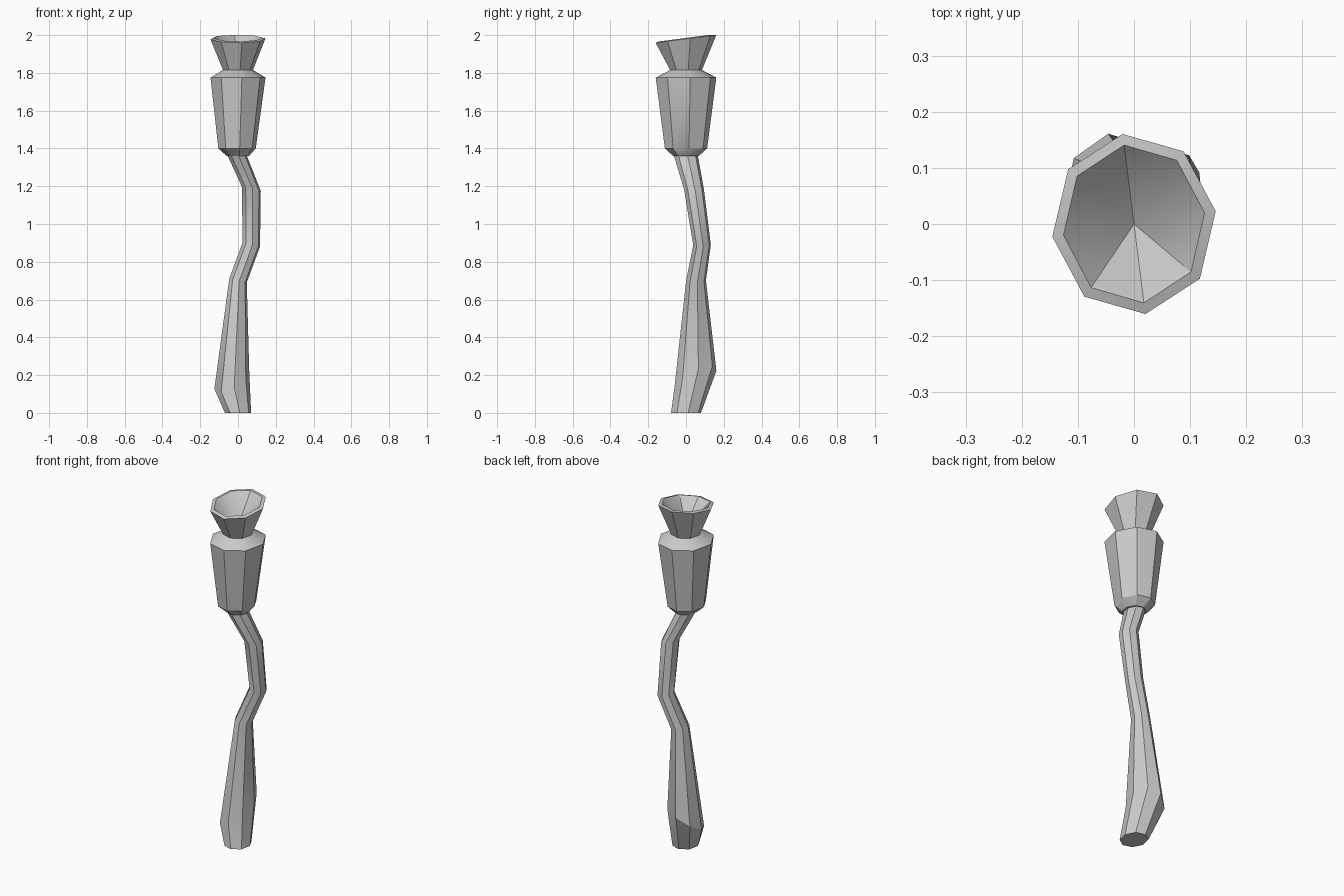
import bpy, bmesh
from math import cos, sin, radians

if "Cube" in bpy.data.objects:
    bpy.data.objects.remove(bpy.data.objects["Cube"])

SIDES = 8
START = radians(8)


def ring(cx, cy, z, rx, ry, tx=0.0, ty=0.0):
    """Eight-sided ring; tx / ty tilt it along x and y."""
    pts = []
    for i in range(SIDES):
        a = START + i * radians(45)
        dx, dy = rx * cos(a), ry * sin(a)
        pts.append((cx + dx, cy + dy, z + tx * dx + ty * dy))
    return pts


def loft(name, rings, apex=None):
    bm = bmesh.new()
    loops = [[bm.verts.new(p) for p in r] for r in rings]
    for a, b in zip(loops, loops[1:]):
        for i in range(SIDES):
            j = (i + 1) % SIDES
            bm.faces.new((a[i], a[j], b[j], b[i]))
    bm.faces.new(loops[0][::-1])
    if apex:
        tip = bm.verts.new(apex)
        for i in range(SIDES):
            bm.faces.new((loops[-1][i], loops[-1][(i + 1) % SIDES], tip))
    else:
        bm.faces.new(loops[-1])
    bmesh.ops.recalc_face_normals(bm, faces=bm.faces)
    me = bpy.data.meshes.new(name)
    bm.to_mesh(me)
    bm.free()
    ob = bpy.data.objects.new(name, me)
    bpy.context.collection.objects.link(ob)
    bpy.ops.object.select_all(action='DESELECT')
    ob.select_set(True)
    bpy.context.view_layer.objects.active = ob
    bpy.ops.object.shade_smooth_by_angle(angle=radians(32))
    return ob


# Crooked handle with a swollen foot
loft("handle", [
    ring(0.0, 0.0, 0.0, 0.07, 0.08),
    ring(-0.033, 0.05, 0.18, 0.093, 0.112, 0.5, 0.45),
    ring(0.0, 0.053, 0.70, 0.047, 0.053, -0.2, 0.0),
    ring(0.07, 0.085, 0.89, 0.047, 0.047, -0.2, 0.0),
    ring(0.071, 0.042, 1.185, 0.05, 0.053, -0.2, 0.0),
    ring(-0.012, -0.005, 1.38, 0.052, 0.065),
])

# Tapered head, pinched neck and hollow flared cup
rim = ring(0, 0, 1.98, 0.147, 0.162, 0.0, 0.13)
lip = ring(0, 0, 1.985, 0.127, 0.142, 0.0, 0.13)
rim = [(x, y, min(z, 2.0)) for x, y, z in rim]
lip = [(x, y, min(z, 2.0)) for x, y, z in lip]
loft("head", [
    ring(0.0, 0.0, 1.36, 0.06, 0.068),
    ring(-0.005, 0.0, 1.40, 0.10, 0.113),
    ring(0.0, 0.0, 1.775, 0.147, 0.162),
    ring(0.0, 0.0, 1.815, 0.08, 0.085),
    rim, lip,
], apex=(0, 0, 1.85))
